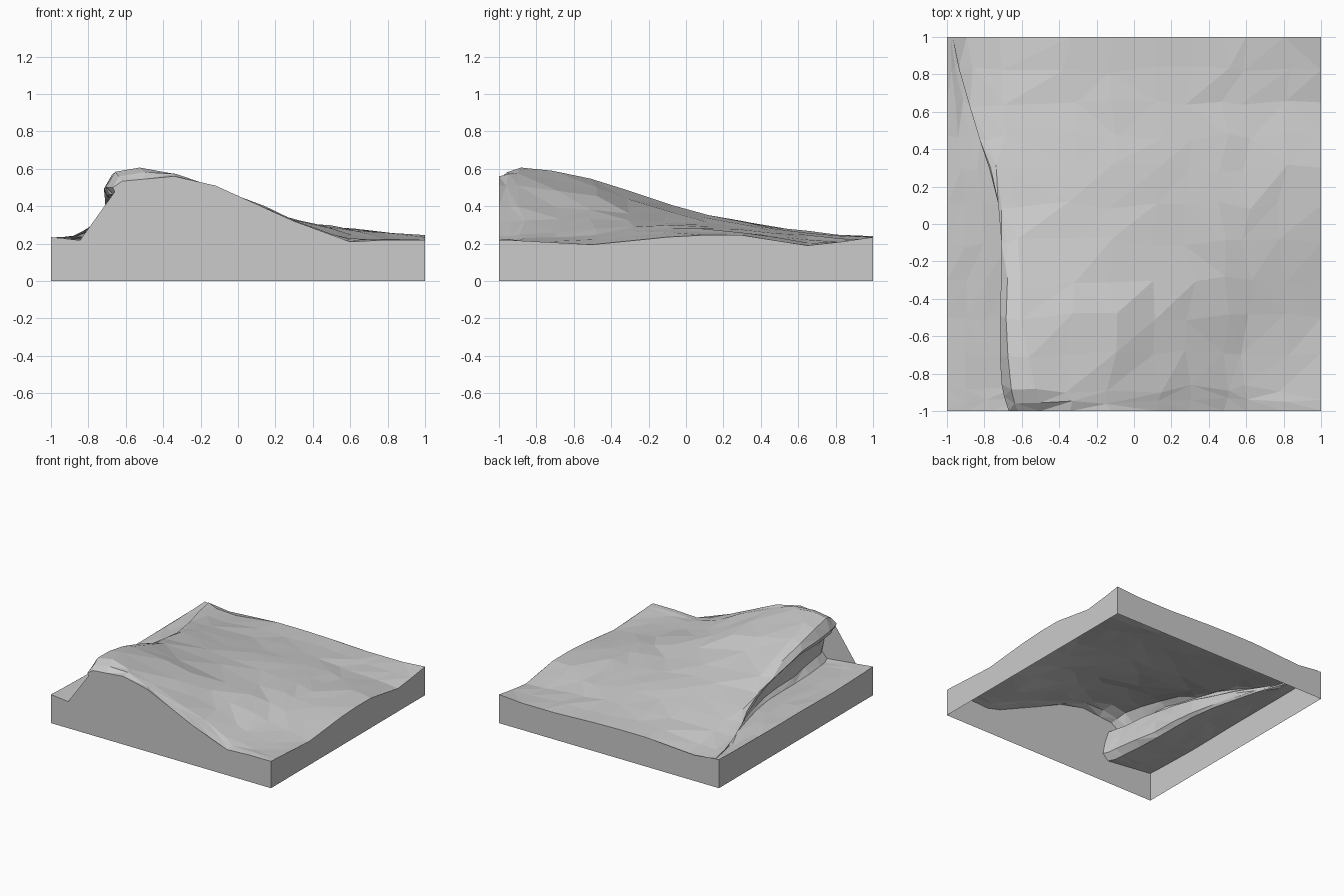
import bpy, bmesh, random
from mathutils import Vector

random.seed(7)
if "Cube" in bpy.data.objects:
    bpy.data.objects.remove(bpy.data.objects["Cube"])

# Wave shape by station from front to back:
# y, lip x, lip z, crest x, crest z, hollow depth, left edge z, floor z
STATIONS = [
    (-1.0, -.67, .50, -.50, .545, .135, .235, .21),
    (-.88, -.71, .50, -.52, .61, .14, .23, .21),
    (-.5, -.72, .485, -.6, .55, .10, .22, .21),
    (-.1, -.71, .39, -.62, .405, .06, .225, .22),
    (.3, -.77, .31, -.66, .322, .03, .225, .225),
    (.65, -.88, .24, -.70, .25, .015, .225, .21),
    (1.0, -.97, .235, -.72, .195, .0, .235, .23),
]
# Height of the long back slope at each station
SLOPE_X = (-.34, -.12, .12, .3, .48, .6, .8, 1)
SLOPE_Z = [
    (.56, .51, .40, .32, .24, .21, .22, .22),
    (.575, .51, .40, .32, .25, .225, .22, .215),
    (.50, .45, .385, .33, .28, .25, .22, .195),
    (.385, .365, .34, .315, .295, .28, .255, .235),
    (.32, .315, .30, .29, .275, .265, .255, .245),
    (.26, .265, .26, .245, .23, .22, .205, .19),
    (.24, .24, .235, .225, .22, .22, .22, .235),
]


def section(station, heights):
    """One slice across the wave, from the left edge over the lip to the far edge."""
    y, lx, lz, cx, cz, d, edge, floor = station
    rise = lz - floor
    start = lx - .3 * (1 + lx)
    pts = [
        (-1, edge),
        ((start - 1) / 2, (edge + floor) / 2),
        (start, floor),
        (lx + .65 * d, floor - .15 * d),
        (lx + d, floor + .1 * rise),
        (lx + .85 * d, floor + .45 * rise),
        (lx + .6 * d, floor + .8 * rise),
        (lx + .15 * d, floor + .86 * rise),
        (lx, lz),
        (lx + .3 * (cx - lx), lz + .75 * (cz - lz)),
        (cx, cz),
    ]
    pts += zip(SLOPE_X, heights)
    return [Vector((x, y, z)) for x, z in pts]


def smooth_mid(a, b, c, d):
    """Point halfway between b and c on a smooth path."""
    return (b + c) * .5625 - (a + d) * .0625


# Slices, with an extra one between each neighbouring pair
keys = [section(s, h) for s, h in zip(STATIONS, SLOPE_Z)]
rows = []
last = len(keys) - 1
for i, row in enumerate(keys):
    rows.append(row)
    if i < last:
        around = [keys[max(i - 1, 0)], row, keys[i + 1], keys[min(i + 2, last)]]
        mids = [smooth_mid(*four) for four in zip(*around)]
        for p in mids:
            p.y = (row[0].y + keys[i + 1][0].y) / 2
        rows.append(mids)

# Loosen the inner grid so that the facets look irregular
columns = len(rows[0])
for row in rows[1:-1]:
    for j in range(1, columns - 1):
        wide = .035 if j > 10 else .006
        row[j].x += random.uniform(-wide, wide)
        row[j].y += random.uniform(-.025, .025)
        row[j].z += random.uniform(-.005, .005)

# Water surface
bm = bmesh.new()
grid = [[bm.verts.new(p) for p in row] for row in rows]
for near, far in zip(grid, grid[1:]):
    for j in range(columns - 1):
        a, b, c, d = near[j], near[j + 1], far[j + 1], far[j]
        if random.random() < .5:
            bm.faces.new((a, b, c))
            bm.faces.new((a, c, d))
        else:
            bm.faces.new((a, b, d))
            bm.faces.new((b, c, d))

# Flat side walls down to the ground, with an open underside
corner = {(x, y): bm.verts.new((x, y, 0)) for x in (-1, 1) for y in (-1, 1)}
walls = [
    (grid[0], (-1, -1), (1, -1)),
    ([r[-1] for r in grid], (1, -1), (1, 1)),
    (grid[-1][::-1], (1, 1), (-1, 1)),
    ([r[0] for r in grid][::-1], (-1, 1), (-1, -1)),
]
side_faces = []
for edge, start, end in walls:
    side_faces.append(bm.faces.new([corner[start], corner[end]] + edge[::-1]))
bmesh.ops.triangulate(bm, faces=side_faces, ngon_method='EAR_CLIP')

mesh = bpy.data.meshes.new("ocean_wave_block")
bm.to_mesh(mesh)
bm.free()
wave = bpy.data.objects.new("ocean_wave_block", mesh)
bpy.context.collection.objects.link(wave)

# Single plain grey
grey = bpy.data.materials.new("plain_grey")
grey.use_nodes = True
colour = (.6, .6, .6, 1)
grey.diffuse_color = colour
grey.node_tree.nodes["Principled BSDF"].inputs["Base Color"].default_value = colour
mesh.materials.append(grey)
